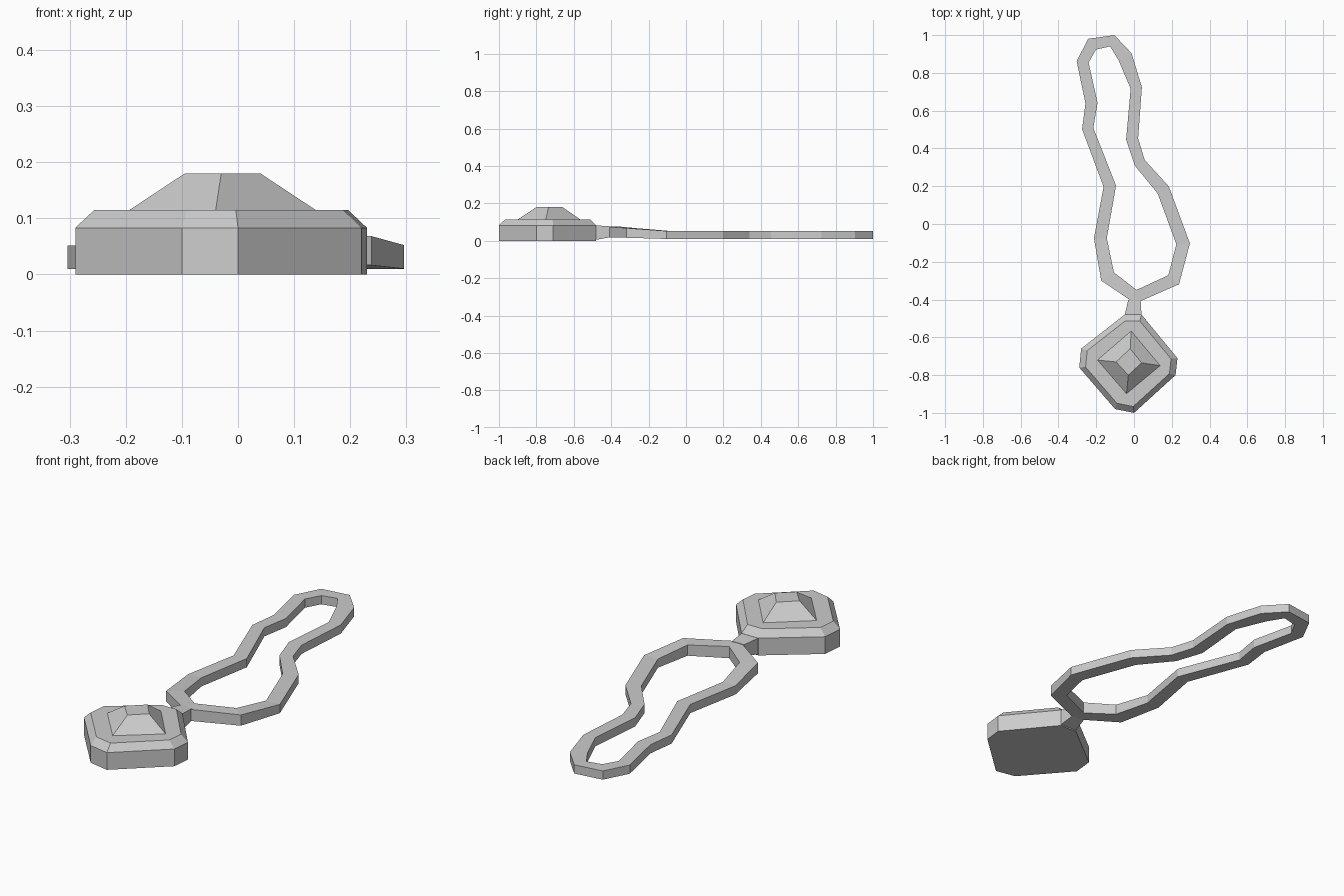
import bpy
import bmesh
from mathutils import Vector

default_cube = bpy.data.objects.get("Cube")
if default_cube:
    bpy.data.objects.remove(default_cube, do_unlink=True)

# One plain grey for every part
grey = bpy.data.materials.new("plain grey")
grey.use_nodes = True
grey_value = (0.6, 0.6, 0.6, 1.0)
grey.diffuse_color = grey_value
grey.node_tree.nodes["Principled BSDF"].inputs["Base Color"].default_value = grey_value


def loft(name, rings, closed=False):
    """Skin matching rings of points; cap the ends unless the loft is closed."""
    bm = bmesh.new()
    loops = [[bm.verts.new(point) for point in ring] for ring in rings]
    pairs = list(zip(loops, loops[1:]))
    if closed:
        pairs.append((loops[-1], loops[0]))
    else:
        bm.faces.new(loops[0])
        bm.faces.new(loops[-1])
    for lower, upper in pairs:
        for i in range(len(lower)):
            j = (i + 1) % len(lower)
            bm.faces.new((lower[i], lower[j], upper[j], upper[i]))
    bmesh.ops.recalc_face_normals(bm, faces=bm.faces)
    mesh = bpy.data.meshes.new(name)
    bm.to_mesh(mesh)
    bm.free()
    mesh.materials.append(grey)
    obj = bpy.data.objects.new(name, mesh)
    bpy.context.scene.collection.objects.link(obj)
    return obj


def level(outline, z, scale=1.0, center=Vector((-0.03, -0.74))):
    """Place a flat outline at a height, scaled about the pendant center."""
    return [(center + (Vector(p) - center) * scale).to_3d() + Vector((0, 0, z))
            for p in outline]


# Pendant: a diamond with clipped corners and a sloping rim
outline = [(-0.28, -0.66), (-0.29, -0.76), (-0.10, -0.98), (0, -1),
           (0.22, -0.8), (0.23, -0.71), (0.04, -0.48), (-0.05, -0.48)]
loft("pendant_body", [level(outline, 0), level(outline, 0.083),
                      level(outline, 0.115, 0.87)])

# Gem: a blunt pyramid on the pendant
gem_base = [(-0.195, -0.72), (-0.04, -0.9), (0.14, -0.75), (-0.015, -0.565)]
gem_top = [(-0.095, -0.73), (-0.03, -0.8), (0.04, -0.735), (-0.02, -0.66)]
loft("pendant_gem", [level(gem_base, 0.114), level(gem_top, 0.18)])


# Cord: x, y and half width at each bend, lifted where it meets the pendant
bends = [(0.01, -0.385, 0.036), (0.21, -0.295, 0.037), (0.26, -0.105, 0.036),
         (0.155, 0.18, 0.035), (0.03, 0.325, 0.03), (-0.01, 0.45, 0.032),
         (0.012, 0.72, 0.03), (-0.047, 0.885, 0.039), (-0.115, 0.97, 0.032),
         (-0.222, 0.952, 0.035), (-0.272, 0.858, 0.032), (-0.225, 0.64, 0.032),
         (-0.245, 0.505, 0.03), (-0.128, 0.2, 0.033), (-0.178, -0.075, 0.034),
         (-0.14, -0.278, 0.04)]
cord_rings = []
for i, (x, y, half) in enumerate(bends):
    here = Vector((x, y))
    before = Vector(bends[i - 1][:2])
    after = Vector(bends[(i + 1) % len(bends)][:2])
    along = (here - before).normalized() + (after - here).normalized()
    side = Vector((along.y, -along.x)).normalized() * half
    lift = max(0, -0.1 - y) / 0.3
    bottom, top = 0.01 + 0.01 * lift, 0.052 + 0.025 * lift
    cord_rings.append([(*(here + side), bottom), (*(here + side), top),
                       (*(here - side), top), (*(here - side), bottom)])
loft("cord", cord_rings, closed=True)

# Tapered link between the pendant and the cord
loft("link", [
    [(-0.05, -0.485, 0.005), (0.04, -0.485, 0.005),
     (0.04, -0.485, 0.083), (-0.05, -0.485, 0.083)],
    [(-0.03, -0.4, 0.02), (0.035, -0.4, 0.02),
     (0.035, -0.4, 0.077), (-0.03, -0.4, 0.077)]])
